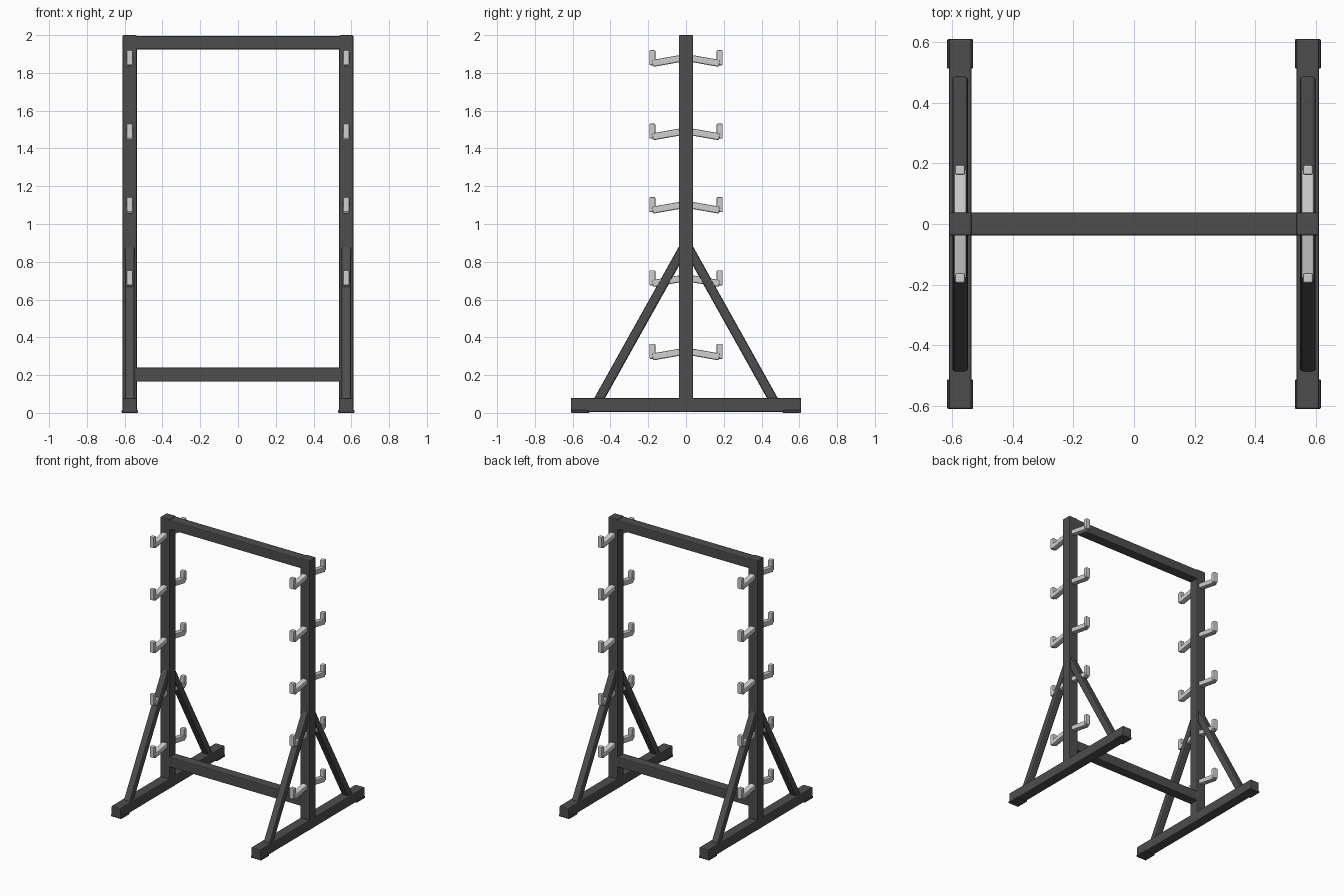
import bpy, bmesh, math
from mathutils import Matrix, Vector

if "Cube" in bpy.data.objects:
    bpy.data.objects.remove(bpy.data.objects["Cube"])


def material(name, v):
    m = bpy.data.materials.new(name)
    m.diffuse_color = (v, v, v, 1)
    m.use_nodes = True
    m.node_tree.nodes["Principled BSDF"].inputs["Base Color"].default_value = m.diffuse_color
    return m


DARK = material("dark grey steel", 0.075)
LIGHT = material("light grey plastic", 0.62)


def bar(name, p0, p1, w, h, mat, bevel=0.006, seg=2):
    """Box bar from p0 to p1; w is its width across x (or y), h the other way."""
    p0, p1 = Vector(p0), Vector(p1)
    d = p1 - p0
    zc = d.normalized()
    xc = Vector((0, 1, 0)) if abs(zc.x) > 0.9 else Vector((1, 0, 0))
    yc = zc.cross(xc)
    rot = Matrix((xc, yc, zc)).transposed().to_4x4()
    bm = bmesh.new()
    bmesh.ops.create_cube(bm, size=1)
    bmesh.ops.scale(bm, vec=(w, h, d.length), verts=bm.verts)
    bmesh.ops.bevel(bm, geom=bm.edges[:], offset=bevel, segments=seg,
                    profile=0.5, affect='EDGES')
    bm.transform(Matrix.Translation((p0 + p1) / 2) @ rot)
    bmesh.ops.recalc_face_normals(bm, faces=bm.faces)
    me = bpy.data.meshes.new(name)
    bm.to_mesh(me)
    bm.free()
    me.materials.append(mat)
    ob = bpy.data.objects.new(name, me)
    bpy.context.collection.objects.link(ob)
    return ob


X = 0.573   # centre of each side frame
T = 0.075   # tube size

# Cross beams
bar("top_beam", (-X, 0, 1.96), (X, 0, 1.96), T, 0.07, DARK)
bar("lower_beam", (-X, 0, 0.203), (X, 0, 0.203), T - 0.003, 0.075, DARK)

for sx, side in ((-1, "left"), (1, "right")):
    x = sx * X
    # Upright and foot
    bar(side + "_upright", (x, 0, 0.004), (x, 0, 2.0), T, T, DARK)
    bar(side + "_foot", (x, -0.61, 0.042), (x, 0.61, 0.042), T, 0.074, DARK)
    for sy, end in ((-1, "front"), (1, "back")):
        n = f"{side}_{end}_"
        # Wider pad under the foot end
        bar(n + "foot_pad", (x, sy * 0.512, 0.007), (x, sy * 0.609, 0.007),
            0.086, 0.014, DARK, 0.003, 1)
        # Diagonal brace
        bar(n + "brace", (x, sy * 0.473, 0.05), (x, sy * 0.012, 0.875),
            0.052, 0.05, DARK, 0.01, 2)
        # Bar hooks: sloping arm and upright tip
        for i in range(5):
            z = 0.366 + i * 0.3885
            bar(f"{n}hook_arm_{i + 1}", (x, sy * 0.03, z - 0.044),
                (x, sy * 0.178, z - 0.070), 0.042, 0.037, LIGHT, 0.007, 2)
            bar(f"{n}hook_tip_{i + 1}", (x, sy * 0.178, z - 0.08),
                (x, sy * 0.178, z), 0.033, 0.032, LIGHT, 0.006, 2)
